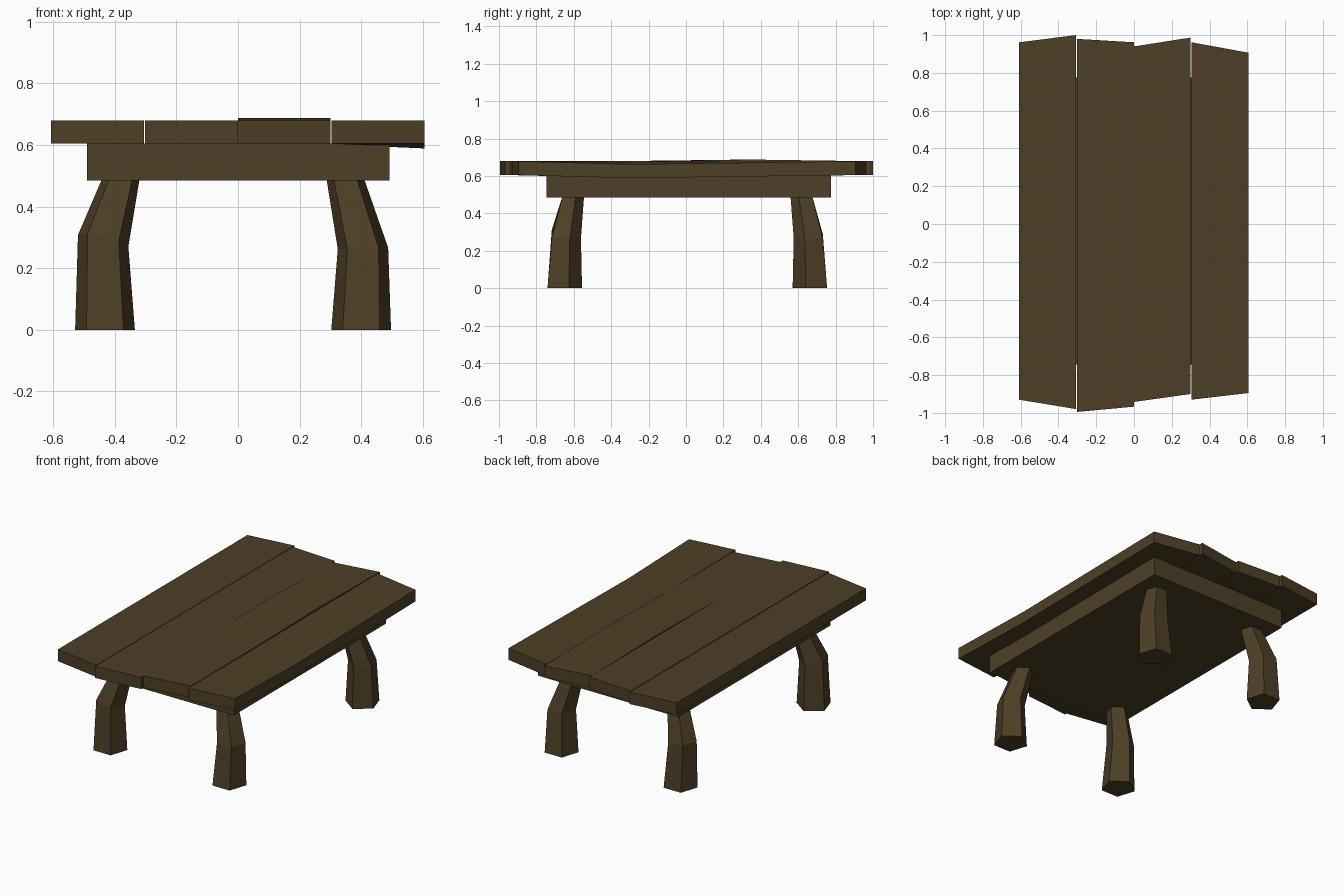
import bpy, bmesh, math

if "Cube" in bpy.data.objects:
    bpy.data.objects.remove(bpy.data.objects["Cube"])

wood = bpy.data.materials.new("dark wood")
wood.diffuse_color = (0.075, 0.05, 0.019, 1)
wood.use_nodes = True
wood.node_tree.nodes["Principled BSDF"].inputs["Base Color"].default_value = wood.diffuse_color


def loft(name, rings):
    """Skin a closed solid through equal-length rings of points."""
    bm = bmesh.new()
    vr = [[bm.verts.new(p) for p in ring] for ring in rings]
    n = len(vr[0])
    for a, b in zip(vr, vr[1:]):
        for i in range(n):
            j = (i + 1) % n
            bm.faces.new((a[i], a[j], b[j], b[i]))
    bm.faces.new(vr[0])
    bm.faces.new(vr[-1])
    bmesh.ops.recalc_face_normals(bm, faces=bm.faces[:])
    me = bpy.data.meshes.new(name)
    bm.to_mesh(me)
    bm.free()
    me.materials.append(wood)
    ob = bpy.data.objects.new(name, me)
    bpy.context.collection.objects.link(ob)
    return ob


def plank(name, x0, x1, front, back, warp):
    """Board with slanted ends; warp gives (left, right) z shift at each third."""
    rings = []
    shifts = [(0, 0), warp[0], warp[1], (0, 0)]
    for k, (dl, dr) in enumerate(shifts):
        t = k / 3
        yl = front[0] + (back[0] - front[0]) * t
        yr = front[1] + (back[1] - front[1]) * t
        rings.append([(x0, yl, 0.605 + dl), (x1, yr, 0.605 + dr),
                      (x1, yr, 0.679 + dr), (x0, yl, 0.679 + dl)])
    loft(name, rings)


# Table top boards, left to right
plank("plank_1", -0.608, -0.306, (-0.93, -0.98), (0.962, 1.0), [(0, 0), (0, 0)])
plank("plank_2", -0.302, 0.0, (-0.995, -0.967), (0.98, 0.962), [(0.001, 0.001), (0.001, 0.001)])
plank("plank_3", 0.0, 0.30, (-0.942, -0.9), (0.94, 0.987), [(0.001, 0.0), (0.009, 0.009)])
plank("plank_4", 0.304, 0.605, (-0.93, -0.895), (0.962, 0.907), [(-0.003, -0.016), (-0.001, -0.008)])

# Solid apron block under the boards
loft("apron", [[(-0.49, y, 0.485), (0.492, y, 0.485), (0.492, y, 0.605), (-0.49, y, 0.605)]
               for y in (-0.745, 0.775)])


def leg(name, sx, sy, knee_z, tilt):
    """Five-sided bent leg, flat side facing outward in y."""
    rings = []
    for dx, dy, z, r, tl in ((0.416, 0.665, 0, 0.102, 0),
                             (0.422, 0.655, knee_z, 0.086, tilt),
                             (0.364, 0.616, 0.492, 0.064, 0)):
        cx, cy = sx * dx - 0.016, sy * dy + 0.007
        ring = []
        for k in range(5):
            a = math.radians(72 * k)
            ox, oy = r * math.sin(a), -sy * r * math.cos(a)
            ring.append((cx + ox, cy + oy, z + tl * (sx * ox + 0.5 * sy * oy)))
        rings.append(ring)
    loft(name, rings)


# Bent legs, splayed outward at the top joint
leg("front_left_leg", -1, -1, 0.293, 0.22)
leg("front_right_leg", 1, -1, 0.264, 0.03)
leg("back_left_leg", -1, 1, 0.28, 0.1)
leg("back_right_leg", 1, 1, 0.264, 0.0)
